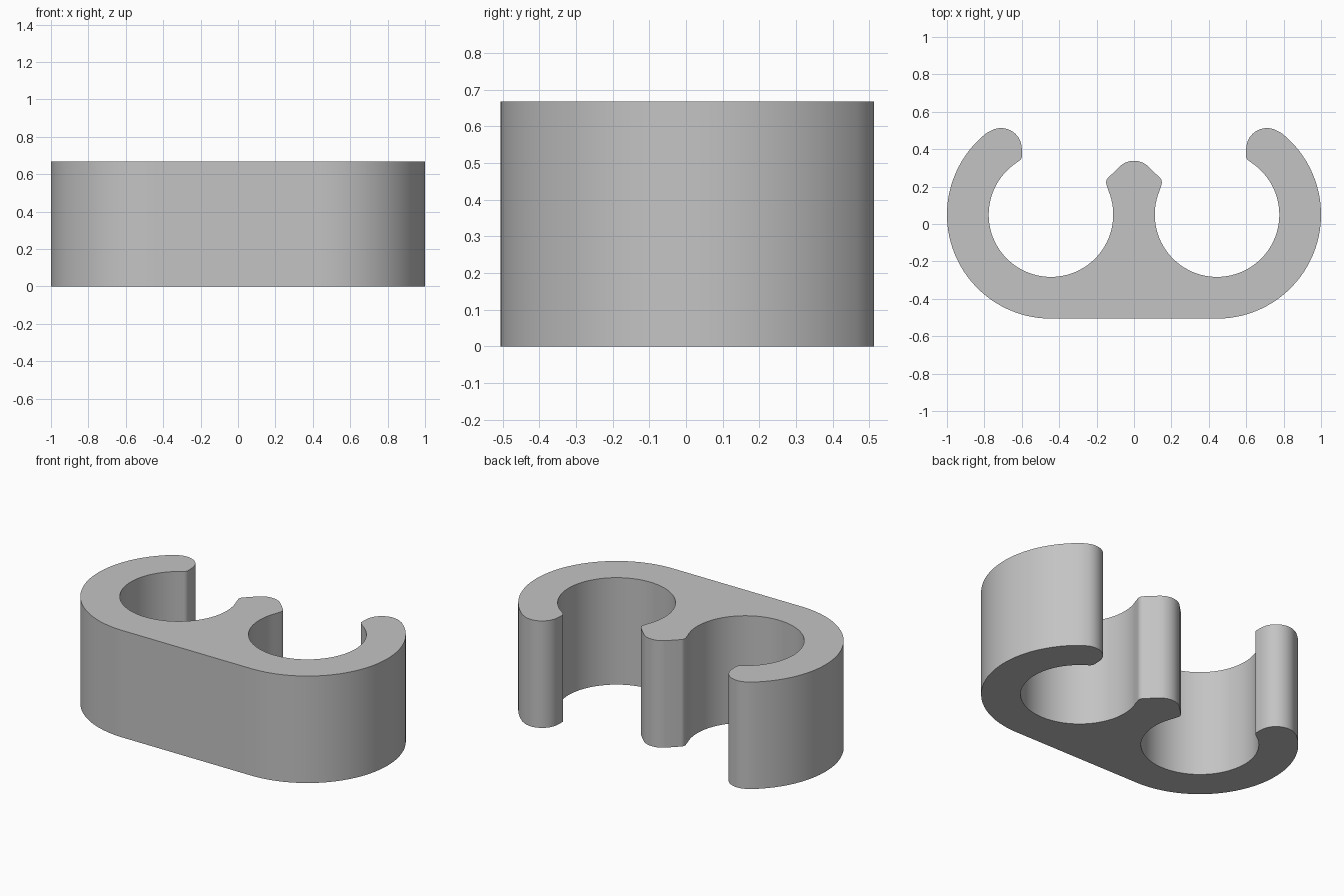
import bpy
import bmesh
from math import cos, sin, radians

cube = bpy.data.objects.get("Cube")
if cube:
    bpy.data.objects.remove(cube, do_unlink=True)

HEIGHT = 0.667
CX, CY = 0.444, 0.05          # centre of each clip ring
R_OUT, R_IN = 0.556, 0.333


def arc(x, y, r, start, end, steps):
    """Points along an arc, angles in degrees."""
    angles = [radians(start + (end - start) * i / steps) for i in range(steps + 1)]
    return [(x + r * cos(a), y + r * sin(a)) for a in angles]


# Left half of the outline, from the base middle round to the top of the post
half = arc(CX, CY, R_OUT, -90, 52, 40)            # outer wall
half += arc(0.711, 0.402, 0.111, 58, 176, 16)     # rounded jaw tip
half += arc(0.632, 0.367, 0.034, 184, 236, 5)     # inner jaw corner
half += arc(CX, CY, R_IN, 57, -203, 64)           # bore
half += arc(0.114, 0.222, 0.035, -25, 48, 7)      # post shoulder
half += arc(0, 0.227, 0.111, 48, 90, 7)           # post crown

# Mirror the half outline; the crown point lies on the mirror line
outline = half + [(-x, y) for x, y in reversed(half[:-1])]

# Extrude the outline into the solid clip
bm = bmesh.new()
base = bm.faces.new([bm.verts.new((x, y, 0)) for x, y in outline])
top = bmesh.ops.extrude_face_region(bm, geom=[base], use_keep_orig=True)["geom"]
bmesh.ops.translate(bm, vec=(0, 0, HEIGHT),
                    verts=[v for v in top if isinstance(v, bmesh.types.BMVert)])
bmesh.ops.recalc_face_normals(bm, faces=bm.faces)
mesh = bpy.data.meshes.new("double_clip")
bm.to_mesh(mesh)
bm.free()

clip = bpy.data.objects.new("double_clip", mesh)
bpy.context.collection.objects.link(clip)

# Plain grey plastic
grey = bpy.data.materials.new("light_grey")
grey.use_nodes = True
colour = (0.55, 0.55, 0.55, 1)
grey.diffuse_color = colour
grey.node_tree.nodes["Principled BSDF"].inputs["Base Color"].default_value = colour
mesh.materials.append(grey)

# Smooth curved walls, sharp rims
bpy.ops.object.select_all(action="DESELECT")
clip.select_set(True)
bpy.context.view_layer.objects.active = clip
bpy.ops.object.shade_smooth_by_angle(angle=radians(30))
